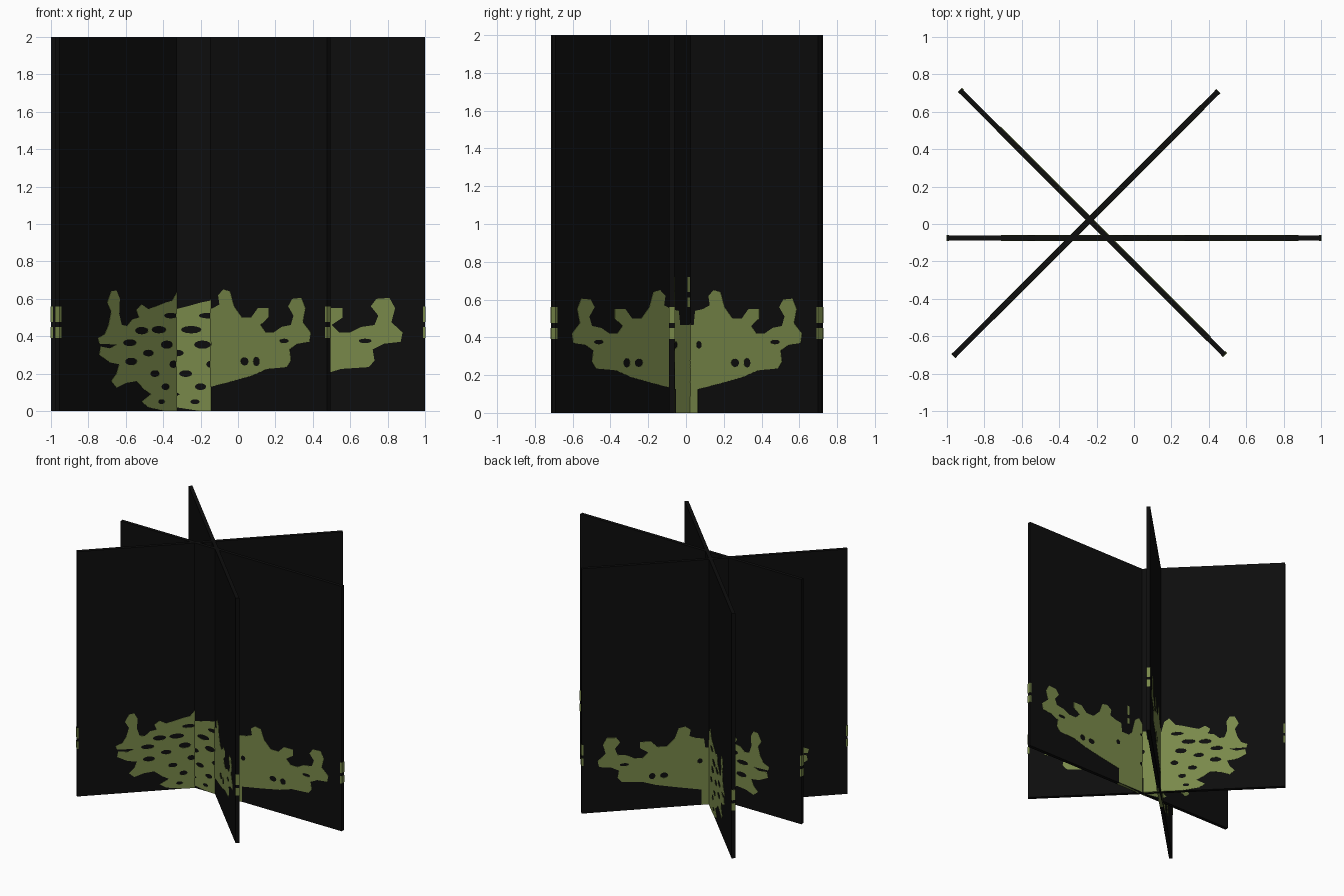
import bpy, math
from mathutils import Matrix

if "Cube" in bpy.data.objects:
    bpy.data.objects.remove(bpy.data.objects["Cube"])

THICK = 0.028


def material(name, rgb):
    m = bpy.data.materials.new(name)
    m.diffuse_color = (*rgb, 1)
    m.use_nodes = True
    m.node_tree.nodes["Principled BSDF"].inputs["Base Color"].default_value = m.diffuse_color
    return m


black = material("near black", (0.004, 0.004, 0.004))
olive = material("olive green", (0.19, 0.25, 0.068))

# Bush silhouette in panel coordinates (across, up)
LEFT = [(-.20, 0), (-.33, .02), (-.38, .05), (-.31, .09), (-.36, .115), (-.42, .16),
        (-.50, .15), (-.57, .125), (-.61, .16), (-.57, .20), (-.55, .25), (-.62, .26),
        (-.70, .30), (-.69, .345), (-.62, .335), (-.57, .355), (-.70, .36), (-.71, .39),
        (-.66, .41), (-.63, .46), (-.61, .53), (-.64, .58), (-.61, .64), (-.57, .645),
        (-.545, .60), (-.55, .52), (-.53, .46), (-.49, .455), (-.45, .49), (-.40, .50),
        (-.42, .54), (-.38, .57), (-.33, .545), (-.27, .56), (-.20, .58), (-.15, .59),
        (-.10, .65), (-.06, .62), (-.03, .50), (0, .465)]
RIGHT = [(.07, .465), (.08, .54), (.14, .55), (.19, .57), (.18, .62), (.22, .65),
         (.27, .64), (.30, .56), (.36, .50), (.43, .50), (.48, .55), (.56, .55),
         (.56, .50), (.50, .46), (.54, .42), (.60, .42), (.66, .45), (.73, .46),
         (.75, .51), (.71, .56), (.74, .60), (.81, .605), (.84, .55), (.82, .475),
         (.88, .42), (.87, .37), (.78, .36), (.72, .33), (.73, .27), (.70, .235),
         (.55, .225), (.44, .19), (.29, .16), (.10, .125), (.10, 0)]
# Gaps between the branches: centre and radii
HOLES = [(-.47, .365, .05, .018), (-.38, .43, .05, .02), (-.25, .435, .055, .02),
         (-.19, .355, .045, .022), (-.16, .51, .05, .015), (-.33, .31, .04, .018),
         (-.46, .265, .045, .02), (-.14, .25, .03, .02), (-.28, .20, .035, .018),
         (-.20, .13, .03, .018), (-.23, .05, .025, .013), (.38, .265, .03, .022),
         (.47, .265, .025, .025), (.11, .36, .02, .02), (.68, .375, .035, .012)]


def rect(x0, x1, z0, z1):
    return [(x0, z0), (x1, z0), (x1, z1), (x0, z1)]


def ellipse(x, z, rx, rz, n=12):
    return [(x + rx * math.cos(i * math.tau / n), z + rz * math.sin(i * math.tau / n))
            for i in range(n)]


def slab(name, outlines, half_depth, mat, place):
    """Filled flat outlines (nested ones are holes), thickened and stood upright."""
    cu = bpy.data.curves.new(name, 'CURVE')
    cu.dimensions = '2D'
    cu.fill_mode = 'BOTH'
    cu.extrude = half_depth
    for pts in outlines:
        sp = cu.splines.new('POLY')
        sp.points.add(len(pts) - 1)
        for p, (x, z) in zip(sp.points, pts):
            p.co = (x, z, 0, 1)
        sp.use_cyclic_u = True
    tmp = bpy.data.objects.new(name + " outline", cu)
    bpy.context.collection.objects.link(tmp)
    bpy.context.view_layer.update()
    dg = bpy.context.evaluated_depsgraph_get()
    me = bpy.data.meshes.new_from_object(tmp.evaluated_get(dg))
    bpy.data.objects.remove(tmp)
    me.name = name
    me.transform(place @ Matrix.Rotation(math.pi / 2, 4, 'X'))
    me.materials.clear()
    me.materials.append(mat)
    for f in me.polygons:
        f.material_index = 0
        f.use_smooth = False
    bpy.context.collection.objects.link(bpy.data.objects.new(name, me))


# Painted bush, its gaps, one loose leaf, and leaf marks wrapping both panel ends
bush = [LEFT + RIGHT] + [ellipse(*h) for h in HOLES]
bush += [rect(-.005, .015, .56, .61), rect(-.005, .015, .64, .72)]
for s in (-1, 1):
    for z0, z1 in ((.39, .45), (.475, .56)):
        bush.append(rect(*sorted((s * .988, s * 1.002)), z0, z1))

# Three crossing upright panels
for name, x, y, angle in (("straight", 0, -.075, 0),
                          ("rising", -.2575, .0025, 45),
                          ("falling", -.2225, .0075, -45)):
    place = Matrix.Translation((x, y, 0)) @ Matrix.Rotation(math.radians(angle), 4, 'Z')
    slab(name + "_panel", [rect(-1, 1, 0, 2)], THICK / 2, black, place)
    slab(name + "_bush", bush, THICK / 2 + .002, olive, place)
